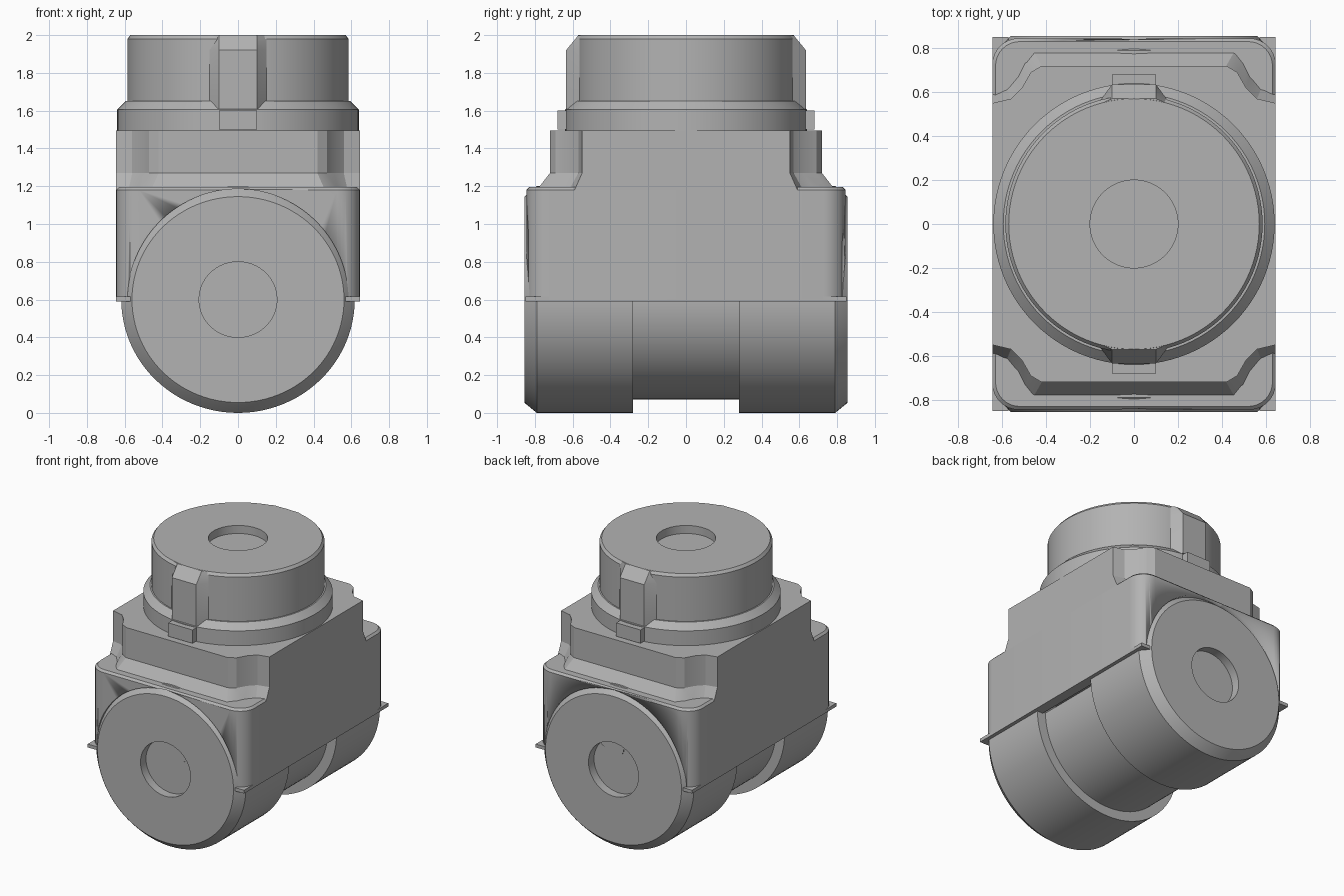
import bpy, bmesh, math
from mathutils import Matrix, Vector

if "Cube" in bpy.data.objects:
    bpy.data.objects.remove(bpy.data.objects["Cube"], do_unlink=True)

grey = bpy.data.materials.new("plain_grey")
grey.use_nodes = True
grey.diffuse_color = (0.45, 0.45, 0.45, 1)
grey.node_tree.nodes["Principled BSDF"].inputs["Base Color"].default_value = (0.45, 0.45, 0.45, 1)


def finish(name, bm, smooth=True):
    bmesh.ops.remove_doubles(bm, verts=bm.verts, dist=1e-5)
    bmesh.ops.recalc_face_normals(bm, faces=bm.faces)
    mesh = bpy.data.meshes.new(name)
    bm.to_mesh(mesh)
    bm.free()
    ob = bpy.data.objects.new(name, mesh)
    bpy.context.collection.objects.link(ob)
    mesh.materials.append(grey)
    activate(ob)
    if smooth:
        bpy.ops.object.shade_smooth_by_angle(angle=math.radians(25))
    return ob


def activate(ob):
    bpy.ops.object.select_all(action="DESELECT")
    ob.select_set(True)
    bpy.context.view_layer.objects.active = ob


def lathe(name, profile, matrix=Matrix(), steps=96):
    """Revolve (radius, height) points around z, then place the result."""
    bm = bmesh.new()
    verts = [bm.verts.new((r, 0, h)) for r, h in profile]
    edges = [bm.edges.new(pair) for pair in zip(verts, verts[1:])]
    bmesh.ops.spin(bm, geom=verts + edges, cent=(0, 0, 0), axis=(0, 0, 1),
                   angle=math.tau, steps=steps, use_merge=True)
    bm.transform(matrix)
    return finish(name, bm)


def loft(name, sections):
    """Join closed outlines with equal point counts and cap both ends."""
    bm = bmesh.new()
    rings = [[bm.verts.new(p) for p in s] for s in sections]
    for a, b in zip(rings, rings[1:]):
        for i in range(len(a)):
            j = (i + 1) % len(a)
            bm.faces.new((a[i], a[j], b[j], b[i]))
    bm.faces.new(rings[0])
    bm.faces.new(rings[-1])
    return finish(name, bm)


def box(name, low, high):
    x0, y0, z0 = low
    x1, y1, z1 = high
    return loft(name, [[(x0, y0, z), (x1, y0, z), (x1, y1, z), (x0, y1, z)] for z in (z0, z1)])


def four_corners(quarter):
    """Reflect a quarter outline into a full closed outline."""
    q, back = quarter, quarter[::-1]
    return (q + [(x, -y) for x, y in back] + [(-x, -y) for x, y in q]
            + [(-x, y) for x, y in back])


def rounded(hx, hy, r, n=8):
    arc = [math.pi / 2 * (1 - i / n) for i in range(n + 1)]
    return four_corners([(hx - r + r * math.cos(a), hy - r + r * math.sin(a)) for a in arc])


def at(outline, z):
    return [(x, y, z) for x, y in outline]


# Horizontal drum with wide ends, narrow waist and recessed end faces
half = [(0, .79), (.2, .79), (.2, .855), (.545, .855), (.555, .845),
        (.6, .79), (.6, .28), (.53, .28)]
drum_axis = Matrix.Translation((0, 0, .6)) @ Matrix.Rotation(math.pi / 2, 4, "X")
lathe("drum", half + [(r, -h) for r, h in half[::-1]],
      Matrix.Diagonal((1.03, 1, 1, 1)) @ drum_axis)

# Housing over the upper half of the drum, with arched openings at both ends
housing = loft("housing", [at(rounded(.645, .845, .12), .6),
                           at(rounded(.645, .845, .12), 1.18),
                           at(rounded(.63, .83, .11), 1.195)])
for side in (-1, 1):
    cutter = lathe("opening_cutter", [(0, -.1), (.585, -.1), (.585, .1), (0, .1)],
                   Matrix.Translation((0, side * .89, 0)) @ drum_axis)
    cutter.hide_render = True
    activate(housing)
    mod = housing.modifiers.new("opening", "BOOLEAN")
    mod.operation = "DIFFERENCE"
    mod.solver = "EXACT"
    mod.object = cutter
    bpy.ops.object.modifier_apply(modifier=mod.name)
    bpy.data.objects.remove(cutter, do_unlink=True)

# Thin rails along the lower housing edges
for side, label in ((-1, "right"), (1, "left")):
    xs = sorted((side * .57, side * .645))
    box(label + "_rail", (xs[0], -.85, .59), (xs[1], .85, .615))

# Neck block with scooped corners and a flared skirt
scoop = four_corners([(.42, .72), (.47, .69), (.51, .62), (.56, .57), (.645, .55)])
skirt = four_corners([(.46, .79), (.5, .74), (.53, .68), (.58, .62), (.645, .59)])
loft("neck", [at(skirt, 1.18), at(scoop, 1.27), at(scoop, 1.495)])

# Knob with a collar and a recessed top
lathe("knob", [(0, 1.49), (.64, 1.49), (.64, 1.605), (.595, 1.65), (.585, 1.65),
               (.585, 1.98), (.57, 2), (.2, 2), (.2, 1.94), (0, 1.94)])

# Tapered grips and collar tabs at the front and back
for side, label in ((-1, "front"), (1, "back")):
    def grip_section(depth, z):
        return [(-.17, side * .54, z), (-.1, side * depth, z),
                (.1, side * depth, z), (.17, side * .54, z)]
    loft(label + "_grip", [grip_section(.635, 1.61), grip_section(.635, 1.92),
                           grip_section(.57, 1.999)])
    ys = sorted((side * .6, side * .68))
    box(label + "_tab", (-.1, ys[0], 1.5), (.1, ys[1], 1.6))
